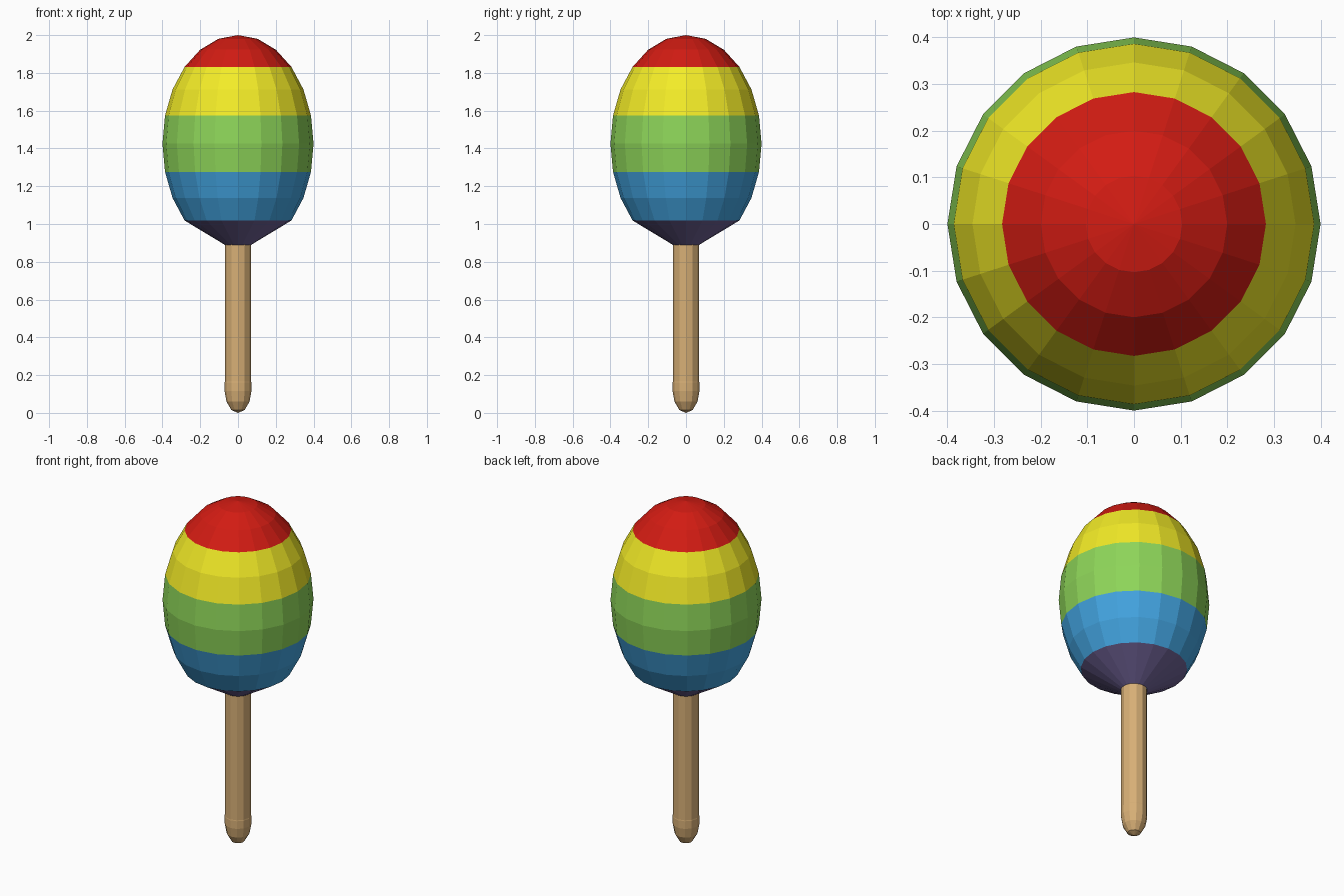
import bpy, bmesh
from math import sin, cos, pi, radians

if "Cube" in bpy.data.objects:
    bpy.data.objects.remove(bpy.data.objects["Cube"])


def material(name, rgb):
    m = bpy.data.materials.new(name)
    m.diffuse_color = (*[c ** 2.2 for c in rgb], 1)
    m.use_nodes = True
    m.node_tree.nodes["Principled BSDF"].inputs["Base Color"].default_value = m.diffuse_color
    return m


def lathe(name, profile, sides, rgb):
    """Spin a bottom-to-top (radius, z) profile around the z axis."""
    bm = bmesh.new()
    rings = []
    for r, z in profile:
        if r < 1e-5:
            rings.append([bm.verts.new((0, 0, z))] * sides)
        else:
            rings.append([bm.verts.new((r * cos(2 * pi * i / sides),
                                        r * sin(2 * pi * i / sides), z))
                          for i in range(sides)])
    for a, b in zip(rings, rings[1:]):
        for i in range(sides):
            j = (i + 1) % sides
            bm.faces.new(list(dict.fromkeys((a[i], a[j], b[j], b[i]))))
    mesh = bpy.data.meshes.new(name)
    bm.to_mesh(mesh)
    bm.free()
    mesh.materials.append(material(name + "_colour", rgb))
    ob = bpy.data.objects.new(name, mesh)
    bpy.context.collection.objects.link(ob)
    return ob


def egg(lat):
    """Point of the egg-shaped head at a latitude in degrees."""
    a = radians(lat)
    return (0.4 * cos(a), 1.425 + 0.575 * sin(a))


# Coloured bands of the head
bands = [
    ("blue_band", -45, -15, (0.27, 0.64, 0.88)),
    ("green_band", -15, 15, (0.55, 0.83, 0.35)),
    ("yellow_band", 15, 45, (0.95, 0.92, 0.17)),
    ("red_cap", 45, 90, (0.82, 0.13, 0.10)),
]
for name, low, high, rgb in bands:
    lathe(name, [egg(l) for l in range(low, high + 1, 15)], 20, rgb)

# Tapered collar joining head and handle
lathe("collar", [(0.07, 0.89), egg(-45)], 20, (0.44, 0.39, 0.59))

# Wooden handle with rounded end
lathe("handle", [(0, 0), (0.035, 0.015), (0.061, 0.06), (0.071, 0.115),
                 (0.071, 0.16), (0.07, 0.165), (0.07, 0.895)],
      12, (0.84, 0.68, 0.46))
